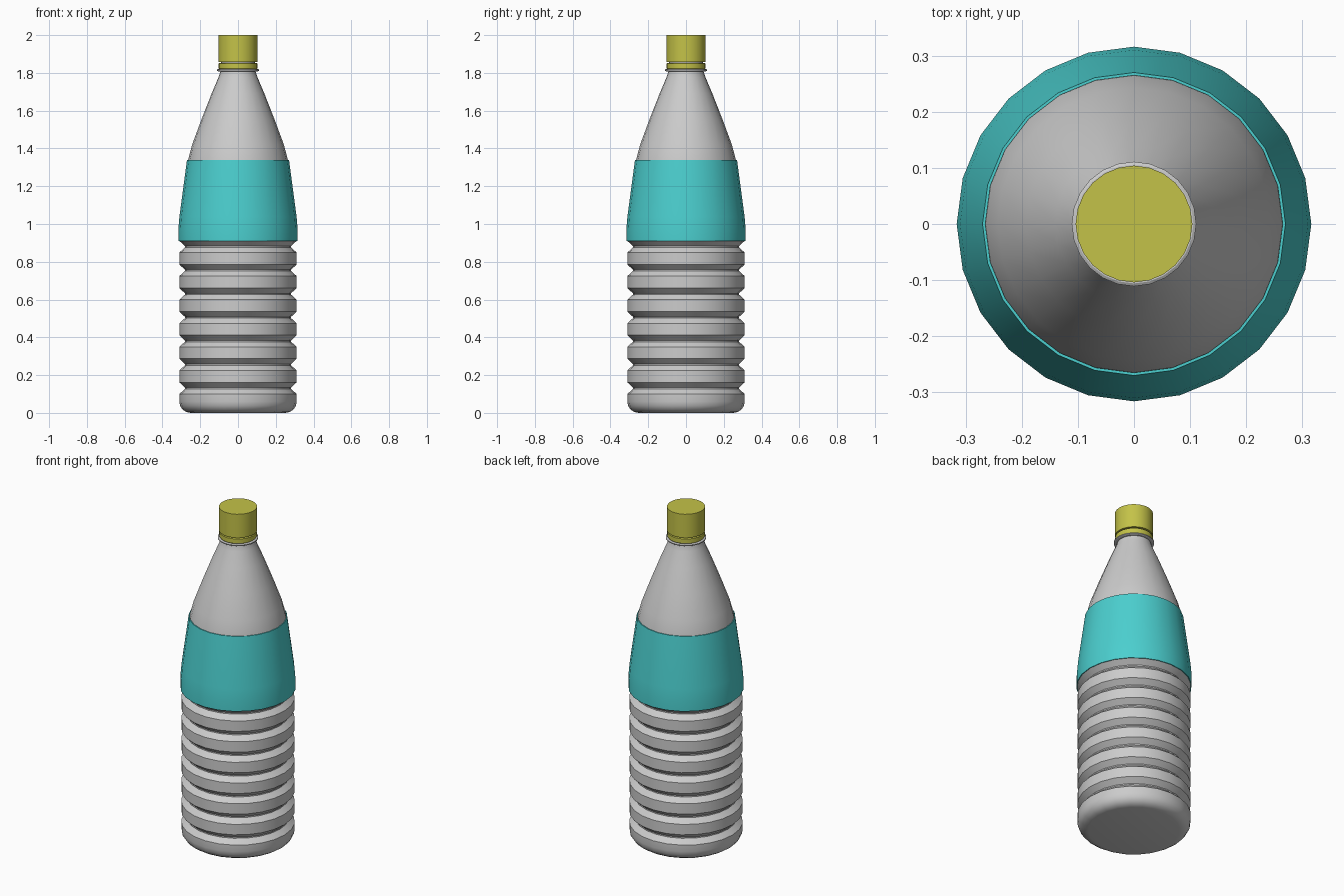
import bpy, bmesh, math

if "Cube" in bpy.data.objects:
    bpy.data.objects.remove(bpy.data.objects["Cube"])

SIDES = 24


def material(name, rgb):
    m = bpy.data.materials.new(name)
    m.diffuse_color = (*rgb, 1.0)
    m.use_nodes = True
    m.node_tree.nodes["Principled BSDF"].inputs["Base Color"].default_value = m.diffuse_color
    return m


GREY = material("bottle_grey", (0.60, 0.60, 0.60))
TEAL = material("label_teal", (0.07, 0.62, 0.62))
YELLOW = material("cap_yellow", (0.55, 0.54, 0.065))


def lathe(name, profile, mat, closed=False):
    """Spin (radius, z) points about z; open profiles get flat end caps."""
    bm = bmesh.new()
    rings = []
    for r, z in profile:
        rings.append([bm.verts.new((r * math.cos(2 * math.pi * i / SIDES),
                                    r * math.sin(2 * math.pi * i / SIDES), z))
                      for i in range(SIDES)])
    pairs = list(zip(rings, rings[1:]))
    if closed:
        pairs.append((rings[-1], rings[0]))
    for a, b in pairs:
        for i in range(SIDES):
            j = (i + 1) % SIDES
            bm.faces.new((a[i], a[j], b[j], b[i]))
    if not closed:
        bm.faces.new(rings[0][::-1])
        bm.faces.new(rings[-1])
    bmesh.ops.recalc_face_normals(bm, faces=bm.faces)
    mesh = bpy.data.meshes.new(name)
    bm.to_mesh(mesh)
    bm.free()
    mesh.materials.append(mat)
    ob = bpy.data.objects.new(name, mesh)
    bpy.context.collection.objects.link(ob)
    bpy.ops.object.select_all(action='DESELECT')
    ob.select_set(True)
    bpy.context.view_layer.objects.active = ob
    bpy.ops.object.shade_smooth_by_angle(angle=math.radians(30))
    return ob


# Bottle: rounded foot, seven V grooves, tapered shoulder and neck
R = 0.311
body = [(0.25, 0.0)]
for k in range(1, 5):
    a = math.radians(22.5 * k)
    body.append((0.25 + 0.061 * math.sin(a), 0.06 * (1 - math.cos(a))))
for k in range(7):
    z = 0.131 + 0.1248 * k
    body += [(R, z - 0.031), (0.281, z - 0.004), (0.281, z + 0.003), (R, z + 0.031)]
body += [(R, 0.97), (0.305, 1.04), (0.264, 1.34), (0.243, 1.42), (0.193, 1.555),
         (0.140, 1.69), (0.104, 1.775), (0.092, 1.81), (0.090, 1.86)]
lathe("bottle_body", body, GREY)

# Label: thin sleeve wrapped round the upper body
label = [(0.316, 0.909), (0.316, 0.97), (0.310, 1.04), (0.270, 1.34),
         (0.265, 1.34), (0.305, 1.04), (0.3115, 0.97), (0.3115, 0.909)]
lathe("label_sleeve", label, TEAL, closed=True)

# Neck flange just under the cap
lathe("neck_flange", [(0.106, 1.808), (0.111, 1.811), (0.111, 1.817), (0.106, 1.820)], GREY)

# Tamper ring and screw cap
lathe("tamper_ring", [(0.099, 1.820), (0.103, 1.826), (0.103, 1.850), (0.099, 1.852)], YELLOW)
lathe("screw_cap", [(0.104, 1.858), (0.104, 2.0)], YELLOW)
